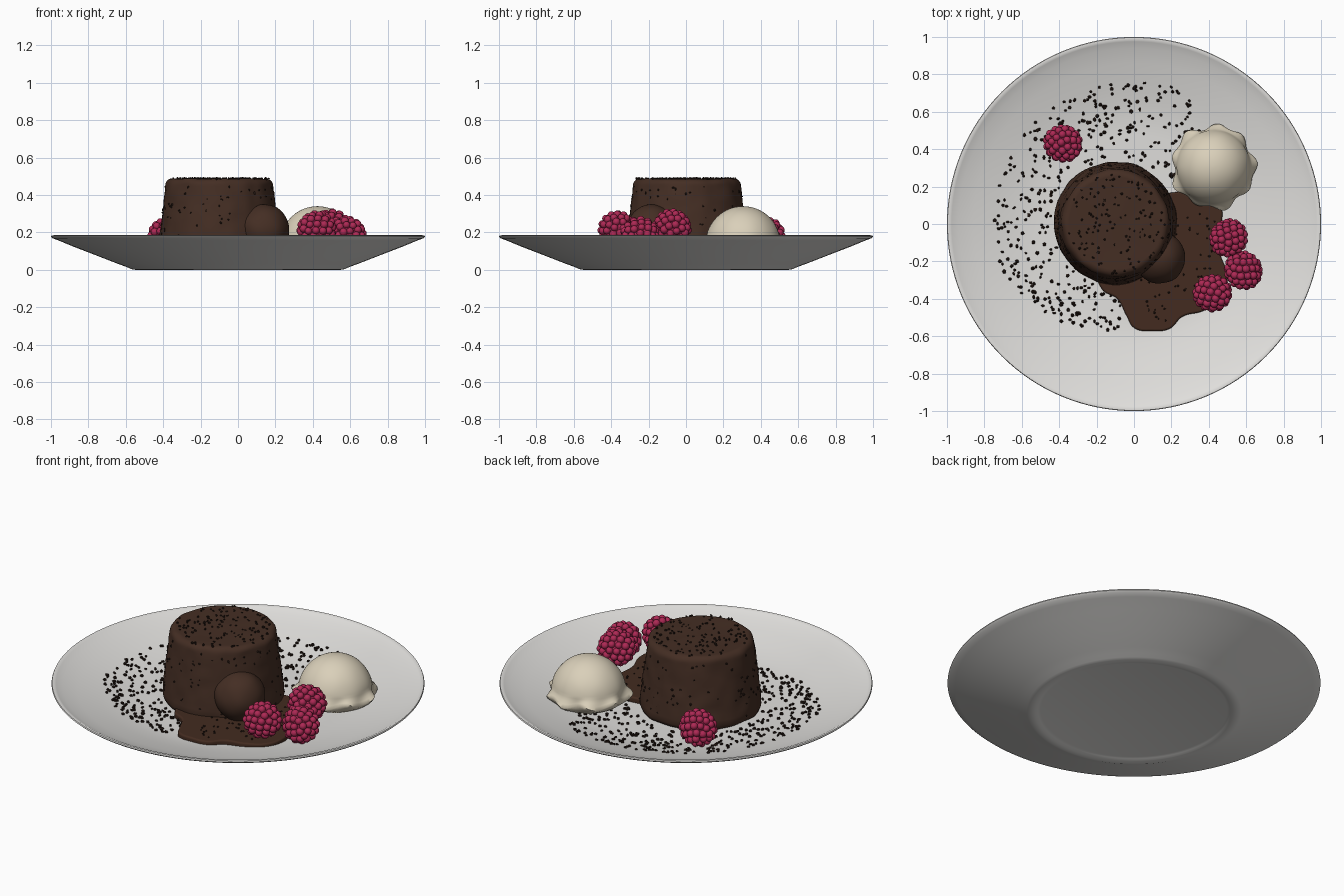
import bpy, bmesh, math, random
from mathutils import Vector, Matrix, noise

random.seed(4)
if "Cube" in bpy.data.objects:
    bpy.data.objects.remove(bpy.data.objects["Cube"])


def material(name, rgb):
    m = bpy.data.materials.new(name)
    m.use_nodes = True
    m.diffuse_color = (*rgb, 1)
    m.node_tree.nodes["Principled BSDF"].inputs["Base Color"].default_value = (*rgb, 1)
    return m


PORCELAIN = material("porcelain", (0.75, 0.74, 0.72))
CHOCOLATE = material("chocolate sponge", (0.058, 0.027, 0.017))
SAUCE = material("chocolate sauce", (0.056, 0.024, 0.014))
CRUMB = material("dark crumb", (0.018, 0.009, 0.006))
BERRY = material("raspberry red", (0.42, 0.022, 0.09))
CREAM = material("vanilla cream", (0.70, 0.63, 0.49))


def finish(name, bm, mat, loc=(0, 0, 0), angle=40):
    bmesh.ops.recalc_face_normals(bm, faces=bm.faces)
    mesh = bpy.data.meshes.new(name)
    bm.to_mesh(mesh)
    bm.free()
    mesh.materials.append(mat)
    ob = bpy.data.objects.new(name, mesh)
    ob.location = loc
    bpy.context.collection.objects.link(ob)
    smooth(ob, angle)
    return ob


def smooth(ob, angle):
    bpy.ops.object.select_all(action="DESELECT")
    ob.select_set(True)
    bpy.context.view_layer.objects.active = ob
    bpy.ops.object.shade_smooth_by_angle(angle=math.radians(angle))


def lathe(profile, steps, warp=None):
    """Spin (radius, z) points from axis to axis; warp adjusts each vertex."""
    bm = bmesh.new()
    rings = []
    for r, z in profile:
        n = steps if r > 0 else 1
        ring = []
        for i in range(n):
            a = math.tau * i / steps
            p = Vector((r * math.cos(a), r * math.sin(a), z))
            ring.append(bm.verts.new(warp(p, a) if warp else p))
        rings.append(ring)
    for lo, hi in zip(rings, rings[1:]):
        for i in range(steps):
            j = (i + 1) % steps
            quad = [lo[i % len(lo)], lo[j % len(lo)], hi[j % len(hi)], hi[i % len(hi)]]
            bm.faces.new(list(dict.fromkeys(quad)))
    return bm


def arc(cx, cz, r, a0, a1, n):
    return [(cx + r * math.cos(math.radians(a0 + (a1 - a0) * i / n)),
             cz + r * math.sin(math.radians(a0 + (a1 - a0) * i / n))) for i in range(n + 1)]


# Plate: shallow dish with a foot ring underneath
inner = [(0, .07), (.48, .07), (.56, .074), (.64, .086), (.74, .109), (.86, .141), (.94, .165), (.975, .18)]
under = [(0, .01), (.50, .01), (.515, .006), (.53, .001), (.545, 0), (.56, .001), (.575, .006),
         (.60, .017), (.64, .031), (.75, .074), (.88, .124), (.96, .157), (.99, .168), (1, .177)]
finish("plate", lathe(under + [(.997, .184), (.985, .185)] + inner[::-1], 128), PORCELAIN, angle=60)


def floor_height(r):
    for (r0, z0), (r1, z1) in zip(inner, inner[1:]):
        if r <= r1:
            return z0 + (z1 - z0) * (r - r0) / (r1 - r0)
    return inner[-1][1]


# Cake: tapered round sponge with a slightly rough skin
CAKE = Vector((-.10, .005, 0))


def rough(p, a):
    return p + Vector((p.x, p.y, 0)) * noise.noise(p * 14) * .02 + Vector((0, 0, noise.noise(p * 9) * .005))


wall = [(.328 - .04 * t / 12, .10 + .345 * t / 12) for t in range(13)]
top = [(.25 * t / 6, .487) for t in range(6, -1, -1)]
cake = [(0, .07), (.30, .07), (.32, .08)] + wall + arc(.25, .45, .037, 10, 90, 6) + top
finish("cake", lathe(cake, 96, rough), CHOCOLATE, CAKE, 60)

# Molten bulge bursting from the side of the cake
bm = bmesh.new()
bmesh.ops.create_icosphere(bm, subdivisions=4, radius=.138)
for v in bm.verts:
    v.co *= 1 + .03 * noise.noise(v.co * 12)
finish("molten_bulge", bm, CHOCOLATE, (.138, -.18, .212), 60)

# Sauce pool: smooth closed curve with a rounded edge
outline = [(-.2, -.2), (-.17, -.35), (-.09, -.40), (-.04, -.49), (.0, -.555), (.10, -.572), (.19, -.56),
           (.26, -.495), (.37, -.465), (.47, -.40), (.50, -.28), (.46, -.15), (.47, 0), (.46, .10),
           (.36, .16), (.22, .17), (0, .1)]
curve = bpy.data.curves.new("sauce_pool", "CURVE")
curve.dimensions = "2D"
curve.fill_mode = "BOTH"
curve.extrude = .010
curve.bevel_depth = .010
curve.bevel_resolution = 3
curve.offset = -.010
spline = curve.splines.new("BEZIER")
spline.use_cyclic_u = True
spline.bezier_points.add(len(outline) - 1)
for bp, (x, y) in zip(spline.bezier_points, outline):
    bp.co = (x, y, 0)
    bp.handle_left_type = bp.handle_right_type = "AUTO"
curve.materials.append(SAUCE)
sauce = bpy.data.objects.new("sauce_pool", curve)
sauce.location.z = .080
bpy.context.collection.objects.link(sauce)
bpy.ops.object.select_all(action="DESELECT")
sauce.select_set(True)
bpy.context.view_layer.objects.active = sauce
bpy.ops.object.convert(target="MESH")
smooth(bpy.context.view_layer.objects.active, 40)


# Ice cream scoop: dome with a ruffled skirt
def ruffle(p, a):
    skirt = max(0, 1 - abs(p.z - .13) / .045)
    lobes = .055 * math.sin(9 * a + .6) + .035 * math.sin(5 * a + 2)
    k = 1 + skirt * lobes + .012 * noise.noise(p * 12)
    return Vector((p.x * k, p.y * k, p.z + skirt * .012 * math.sin(7 * a)))


scoop = [(0, .08), (.17, .08), (.20, .10), (.217, .118), (.221, .132), (.212, .146), (.202, .158)]
scoop += arc(0, .14, .2, 10, 88, 16) + [(0, .34)]
finish("ice_cream_scoop", lathe(scoop, 96, ruffle), CREAM, (.425, .305, 0), 60)

# Raspberries: drupelets spread evenly over a core
DRUPELETS = 68


def raspberry(name, loc, tilt):
    bm = bmesh.new()
    bmesh.ops.create_icosphere(bm, subdivisions=3, radius=.083)
    for i in range(DRUPELETS):
        z = 1 - (2 * i + 1) / DRUPELETS
        r, a = math.sqrt(1 - z * z), i * math.pi * (3 - math.sqrt(5))
        pos = Vector((r * math.cos(a) * .083, r * math.sin(a) * .083, z * .089))
        size = random.uniform(.019, .0215)
        bmesh.ops.create_icosphere(bm, subdivisions=3, radius=size, matrix=Matrix.Translation(pos))
    bm.transform(Matrix.Rotation(tilt, 4, "X") @ Matrix.Rotation(tilt * 2, 4, "Y"))
    finish(name, bm, BERRY, loc, 60)


berries = [(-.38, .43, .182), (.505, -.075, .225), (.585, -.248, .185), (.42, -.37, .215)]
for i, loc in enumerate(berries):
    raspberry(f"raspberry_{i + 1}", loc, .5 + .7 * i)


# Crumbs: tiny irregular lumps gathered into one mesh per place
def crumbs(name, points, small, large):
    bm = bmesh.new()
    for p in points:
        size = Matrix.Diagonal([random.uniform(small, large) for _ in range(3)] + [1])
        turn = Matrix.Rotation(random.uniform(0, 3), 4, random.choice("XYZ"))
        bmesh.ops.create_icosphere(bm, subdivisions=1, radius=1, matrix=Matrix.Translation(p) @ turn @ size)
    finish(name, bm, CRUMB, angle=30)


def polar(r, a, z):
    return Vector((r * math.cos(a), r * math.sin(a), z))


# Scatter on the plate, behind and left of the cake
scatter = []
while len(scatter) < 430:
    deg = random.uniform(20, 262)
    reach = .76 - .18 * max(0, (deg - 195) / 65)
    r = math.sqrt(random.uniform(.09, reach ** 2))
    p = polar(r, math.radians(deg), floor_height(r) + .003)
    if (p - CAKE).xy.length > .34 and (deg > 60 or r < .62):
        scatter.append(p)
crumbs("plate_crumbs", scatter, .006, .012)

# Flecks on the cake top and wall
flecks = [CAKE + polar(.27 * math.sqrt(random.random()), random.uniform(0, math.tau), .488) for _ in range(130)]
for _ in range(130):
    t = random.random()
    flecks.append(CAKE + polar(.326 - .04 * t, random.uniform(0, math.tau), .10 + .345 * t))
crumbs("cake_flecks", flecks, .004, .009)

# Flecks on the sauce
pool = [Vector((random.uniform(.0, .43), random.uniform(-.53, .08), .1)) for _ in range(90)]
pool = [p for p in pool if p.y > -.42 or p.x < .2]
crumbs("sauce_flecks", pool, .004, .008)
